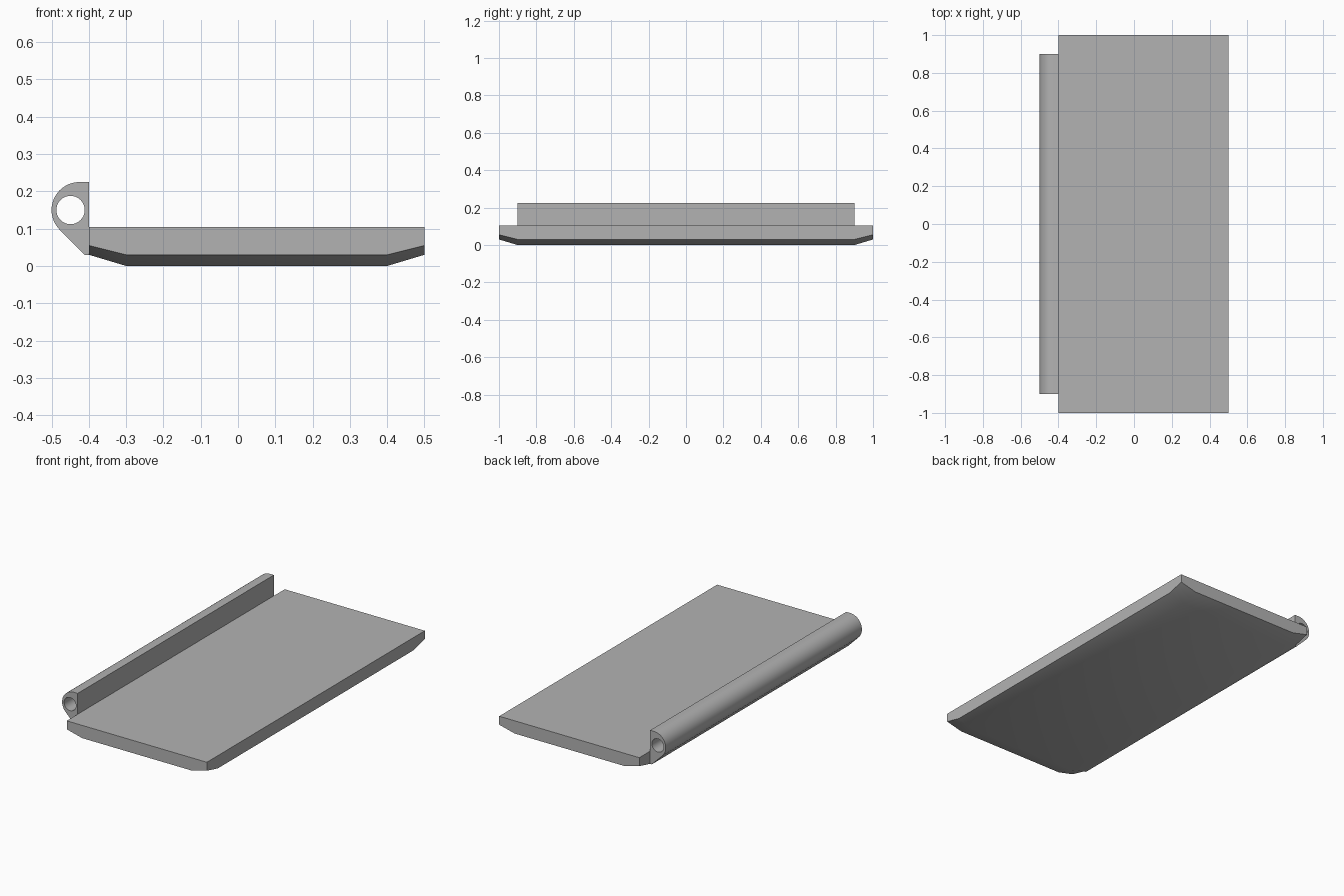
import bpy, bmesh
from math import cos, sin, pi, radians
from mathutils import Vector

cube = bpy.data.objects.get("Cube")
if cube:
    bpy.data.objects.remove(cube, do_unlink=True)

# One plain grey for the whole model
GREY = (0.45, 0.45, 0.45, 1)
grey = bpy.data.materials.new("plain_grey")
grey.use_nodes = True
grey.diffuse_color = GREY
grey.node_tree.nodes["Principled BSDF"].inputs["Base Color"].default_value = GREY


def finish(name, bm):
    """Turn a bmesh into a smooth-shaded object with sharp corners."""
    bmesh.ops.recalc_face_normals(bm, faces=bm.faces)
    mesh = bpy.data.meshes.new(name)
    bm.to_mesh(mesh)
    bm.free()
    mesh.materials.append(grey)
    obj = bpy.data.objects.new(name, mesh)
    bpy.context.collection.objects.link(obj)
    bpy.ops.object.select_all(action='DESELECT')
    obj.select_set(True)
    bpy.context.view_layer.objects.active = obj
    bpy.ops.object.shade_smooth_by_angle(angle=radians(30))
    return obj


# Flat panel: a box whose underside slopes up towards every edge
TOP, RIM, CORNER = 0.104, 0.03, 0.055
bm = bmesh.new()
xs, ys = (-0.4, -0.3, 0.4, 0.5), (-1, -0.9, 0.9, 1)
outer = lambda i: i in (0, 3)
heights = (0, RIM, CORNER)
grid = [[bm.verts.new((x, y, heights[outer(i) + outer(j)]))
         for j, y in enumerate(ys)] for i, x in enumerate(xs)]
for i in range(3):
    for j in range(3):
        bm.faces.new((grid[i][j], grid[i][j + 1], grid[i + 1][j + 1], grid[i + 1][j]))
top = [bm.verts.new((xs[i], ys[j], TOP)) for i, j in ((0, 0), (3, 0), (3, 3), (0, 3))]
bm.faces.new(top)
sides = ([grid[i][0] for i in range(4)], grid[3],
         [grid[i][3] for i in (3, 2, 1, 0)], grid[0][::-1])
for k, low in enumerate(sides):
    bm.faces.new(low + [top[(k + 1) % 4], top[k]])
finish("panel", bm)

# Hinge knuckle: rounded profile with a pin hole, extruded along y
bm = bmesh.new()


def arc(cx, cz, r, start, end, steps):
    angles = [start + (end - start) * k / steps for k in range(steps + 1)]
    return [(cx + r * cos(a), cz + r * sin(a)) for a in angles]


outline = [(-0.4, 0.03), (-0.4, 0.225)]
outline += arc(-0.425, 0.15, 0.075, pi / 2, pi * 1.25, 24)
outline += [(-0.411, 0.03)]
hole = arc(-0.449, 0.15, 0.038, 0, 2 * pi, 40)[:-1]
edges = []
for loop in (outline, hole):
    verts = [bm.verts.new((x, -0.9, z)) for x, z in loop]
    edges += [bm.edges.new((verts[k - 1], v)) for k, v in enumerate(verts)]
bmesh.ops.triangle_fill(bm, edges=edges, use_beauty=True, normal=(0, -1, 0))
made = bmesh.ops.extrude_face_region(bm, geom=bm.faces[:], use_keep_orig=True)
moved = [g for g in made["geom"] if isinstance(g, bmesh.types.BMVert)]
bmesh.ops.translate(bm, verts=moved, vec=Vector((0, 1.8, 0)))
finish("hinge_knuckle", bm)
